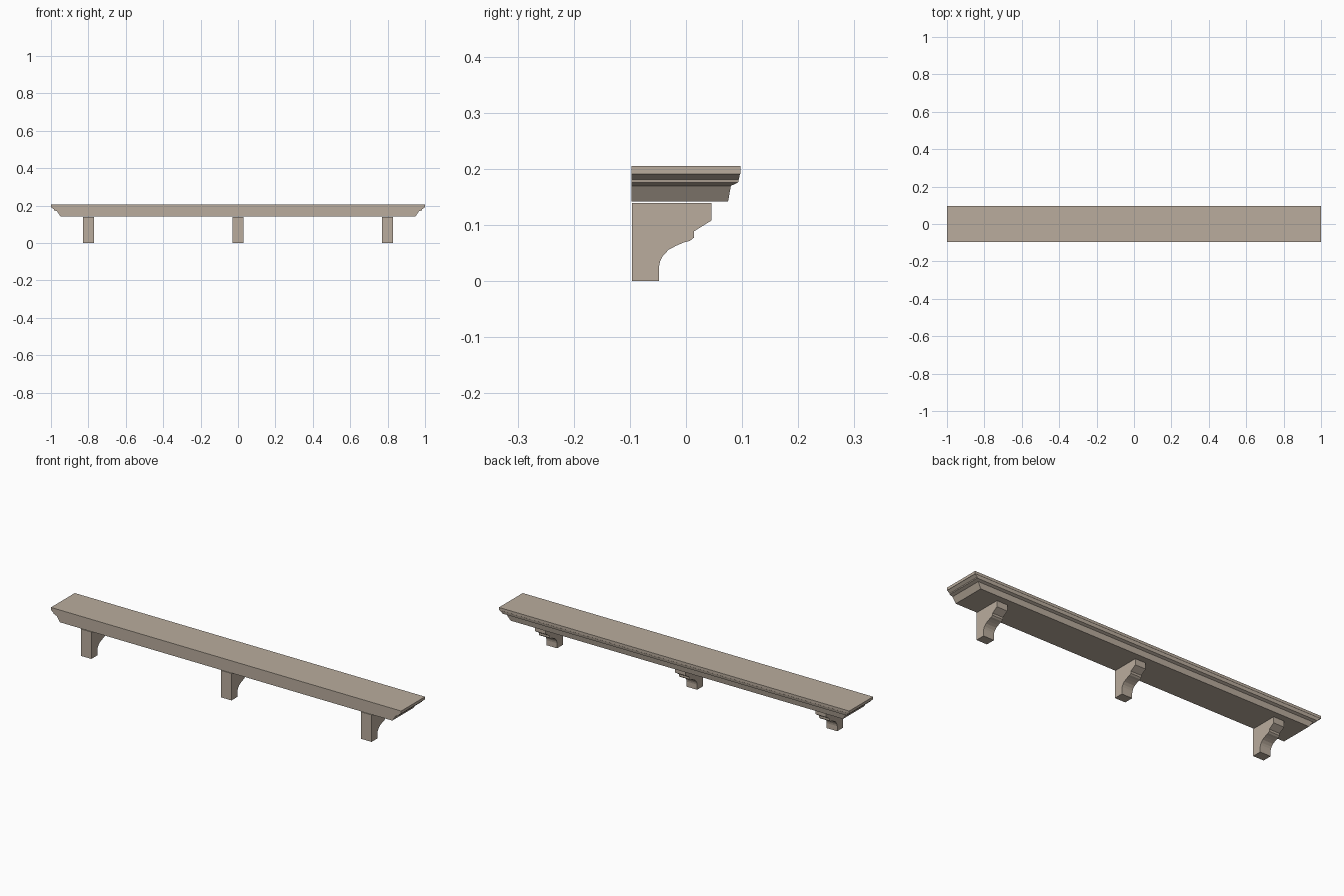
import bpy, bmesh

if "Cube" in bpy.data.objects:
    bpy.data.objects.remove(bpy.data.objects["Cube"])

# Taupe painted wood
wood = bpy.data.materials.new("taupe_wood")
wood.diffuse_color = (0.49, 0.415, 0.34, 1.0)
wood.use_nodes = True
wood.node_tree.nodes["Principled BSDF"].inputs["Base Color"].default_value = wood.diffuse_color


def make_object(name, bm):
    bmesh.ops.recalc_face_normals(bm, faces=bm.faces)
    mesh = bpy.data.meshes.new(name)
    bm.to_mesh(mesh)
    bm.free()
    mesh.materials.append(wood)
    obj = bpy.data.objects.new(name, mesh)
    bpy.context.collection.objects.link(obj)
    return obj


BACK = -0.097

# Mantel shelf: stacked rectangles (half width, front y, z), flat against the wall
levels = [
    (0.949, 0.075, 0.142),
    (0.968, 0.080, 0.170),
    (0.984, 0.093, 0.176),
    (0.985, 0.094, 0.181),
    (0.997, 0.096, 0.190),
    (1.000, 0.097, 0.191),
    (1.000, 0.097, 0.205),
]
bm = bmesh.new()
rings = []
for x, front, z in levels:
    corners = [(-x, BACK), (x, BACK), (x, front), (-x, front)]
    rings.append([bm.verts.new((cx, cy, z)) for cx, cy in corners])
for low, high in zip(rings, rings[1:]):
    for i in range(4):
        j = (i + 1) % 4
        bm.faces.new((low[i], low[j], high[j], high[i]))
bm.faces.new(rings[0])
bm.faces.new(rings[-1])
make_object("mantel_shelf", bm)

# Corbels: side profile (y, z) extruded across x
corbel_profile = [
    (-0.096, 0.0), (-0.048, 0.0), (-0.048, 0.026), (-0.046, 0.036),
    (-0.041, 0.0455), (-0.031, 0.056), (-0.018, 0.063), (-0.004, 0.069),
    (0.007, 0.072), (0.0145, 0.078), (0.0145, 0.089), (0.045, 0.108),
    (0.045, 0.139), (-0.096, 0.139),
]
for name, x in (("left_corbel", -0.8), ("middle_corbel", 0.0), ("right_corbel", 0.8)):
    bm = bmesh.new()
    face = bm.faces.new([bm.verts.new((-0.03, y, z)) for y, z in corbel_profile])
    new = bmesh.ops.extrude_face_region(bm, geom=[face], use_keep_orig=True)["geom"]
    bmesh.ops.translate(bm, vec=(0.06, 0, 0),
                        verts=[v for v in new if isinstance(v, bmesh.types.BMVert)])
    make_object(name, bm).location.x = x
